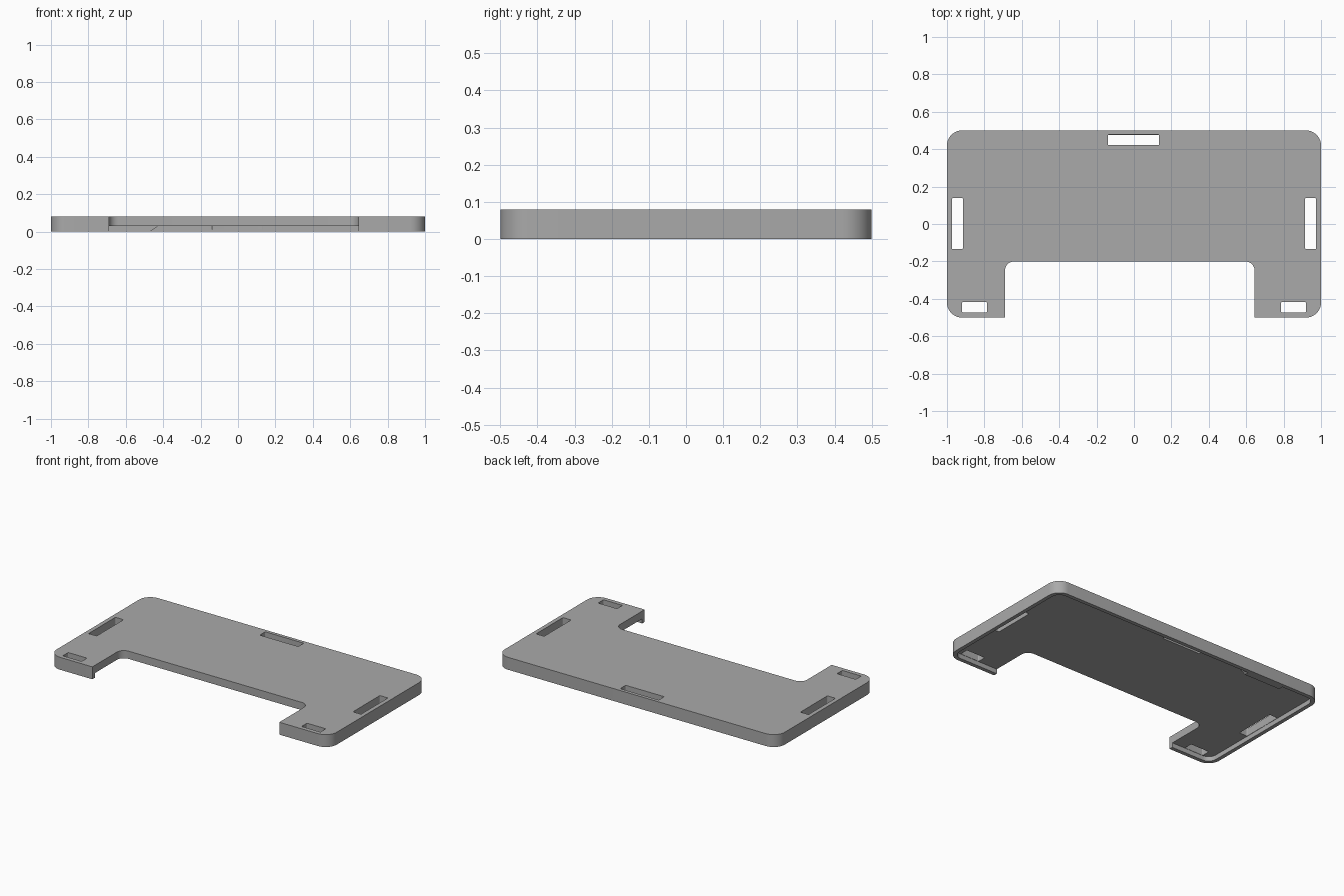
import bpy, bmesh
from math import radians, cos, sin, pi
from mathutils import Vector

if "Cube" in bpy.data.objects:
    bpy.data.objects.remove(bpy.data.objects["Cube"])

grey = bpy.data.materials.new("plain_grey")
grey.use_nodes = True
grey.diffuse_color = (0.4, 0.4, 0.4, 1)
grey.node_tree.nodes["Principled BSDF"].inputs["Base Color"].default_value = (0.4, 0.4, 0.4, 1)


def rounded(corners, steps=10):
    """Fillet a polygon given as (x, y, radius) right-angle corners."""
    points = []
    for i, (x, y, r) in enumerate(corners):
        here = Vector((x, y))
        if r == 0:
            points.append(here)
            continue
        before = (Vector(corners[i - 1][:2]) - here).normalized()
        after = (Vector(corners[(i + 1) % len(corners)][:2]) - here).normalized()
        centre = here + (before + after) * r
        for k in range(steps + 1):
            a = pi / 2 * k / steps
            points.append(centre - after * r * cos(a) - before * r * sin(a))
    return points


def box_outline(x0, x1, y0, y1, r):
    return rounded([(x0, y0, r), (x1, y0, r), (x1, y1, r), (x0, y1, r)])


def prism(name, points, z0, z1):
    bm = bmesh.new()
    face = bm.faces.new([bm.verts.new((p[0], p[1], z0)) for p in points])
    top = bmesh.ops.extrude_face_region(bm, geom=[face])["geom"]
    bmesh.ops.translate(bm, vec=(0, 0, z1 - z0),
                        verts=[v for v in top if isinstance(v, bmesh.types.BMVert)])
    bmesh.ops.recalc_face_normals(bm, faces=bm.faces)
    mesh = bpy.data.meshes.new(name)
    bm.to_mesh(mesh)
    bm.free()
    mesh.materials.append(grey)
    obj = bpy.data.objects.new(name, mesh)
    bpy.context.collection.objects.link(obj)
    return obj


def cut(target, cutter):
    bpy.context.view_layer.objects.active = target
    mod = target.modifiers.new("cut", 'BOOLEAN')
    mod.operation, mod.solver, mod.object = 'DIFFERENCE', 'EXACT', cutter
    bpy.ops.object.modifier_apply(modifier=mod.name)
    bpy.data.objects.remove(cutter)


# Cover plate with a wide notch in the front
cover = prism("cover", rounded([
    (-1, -0.5, 0.08), (-0.69, -0.5, 0), (-0.69, -0.2, 0.05), (0.645, -0.2, 0.05),
    (0.645, -0.5, 0), (1, -0.5, 0.08), (1, 0.5, 0.08), (-1, 0.5, 0.08)]), 0, 0.08)

# Shallow pocket underneath leaves a thin rim
cut(cover, prism("pocket", box_outline(-0.975, 0.975, -0.475, 0.475, 0.055), -0.1, 0.03))

# Slots through the plate
slots = [(-0.14, 0.135, 0.422, 0.478)]
for side in (-1, 1):
    for a, b, y0, y1 in ((0.915, 0.973, -0.135, 0.14), (0.785, 0.92, -0.473, -0.418)):
        slots.append((*sorted((side * a, side * b)), y0, y1))
for s in slots:
    cut(cover, prism("slot", box_outline(*s, 0.006), 0.01, 0.2))

# Sloped stop block inside the back rim
stop = prism("stop_block", [(-0.73, 0), (-0.47, 0), (-0.42, 0.035), (-0.73, 0.035)], 0, 0.035)
stop.rotation_euler.x = radians(90)
stop.location.y = 0.48

for obj in (cover, stop):
    bpy.ops.object.select_all(action='DESELECT')
    obj.select_set(True)
    bpy.context.view_layer.objects.active = obj
    bpy.ops.object.shade_smooth_by_angle(angle=radians(30))
